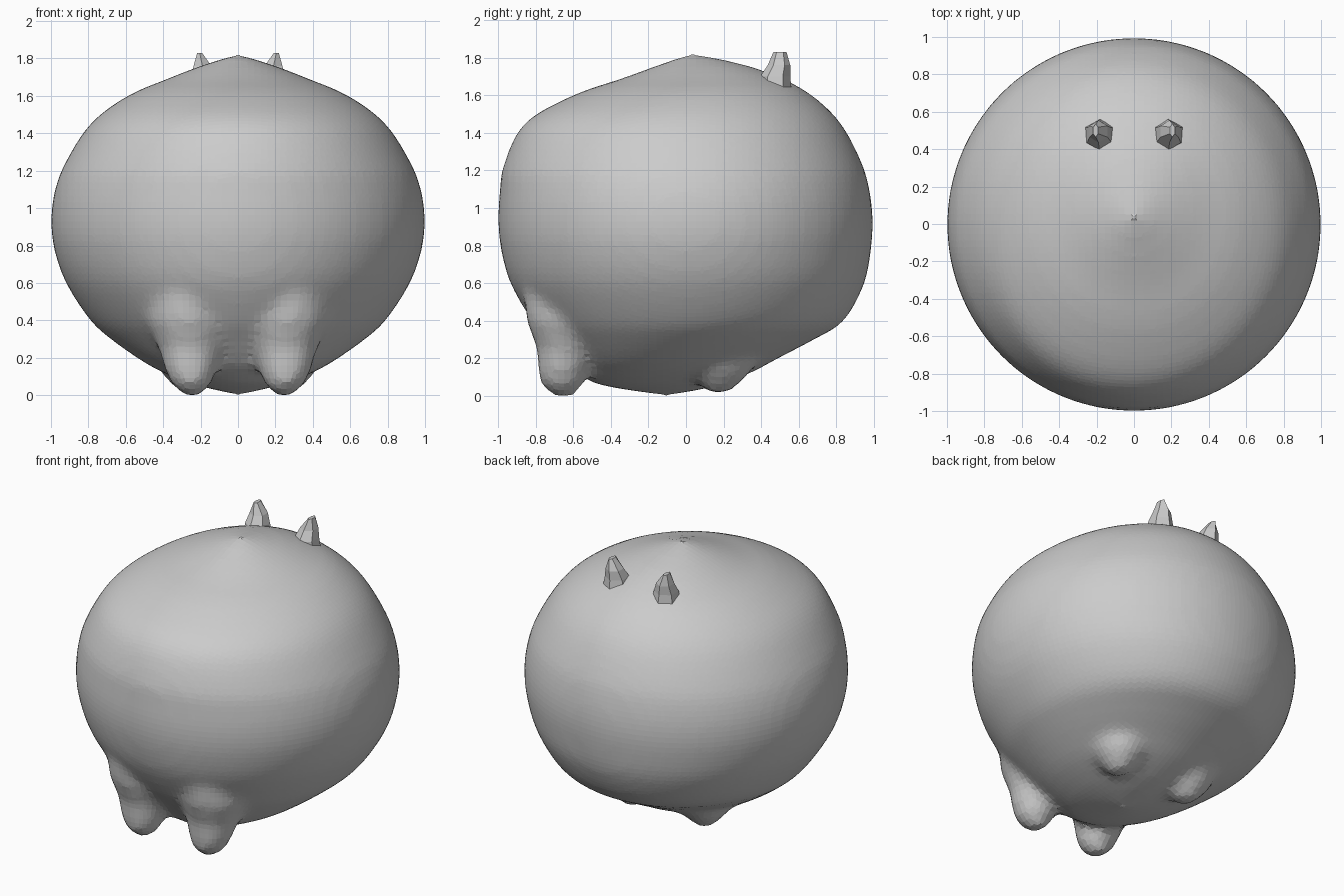
import bpy, bmesh, math

if "Cube" in bpy.data.objects:
    bpy.data.objects.remove(bpy.data.objects["Cube"])

# Body cross-sections: z, half width, front y, back y
BODY = [
    (0.0, 0.0, -0.10, -0.10), (0.03, 0.13, -0.30, 0.06), (0.065, 0.26, -0.48, 0.20),
    (0.13, 0.42, -0.59, 0.36), (0.20, 0.54, -0.66, 0.49), (0.30, 0.68, -0.74, 0.68),
    (0.40, 0.79, -0.82, 0.84), (0.60, 0.92, -0.935, 0.95), (0.78, 0.983, -0.985, 0.985),
    (0.93, 1.0, -1.0, 0.995), (1.08, 0.983, -0.992, 0.98),
    (1.23, 0.93, -0.97, 0.94), (1.45, 0.79, -0.86, 0.825), (1.60, 0.59, -0.60, 0.67),
    (1.69, 0.38, -0.34, 0.51), (1.76, 0.20, -0.15, 0.32), (1.825, 0.0, 0.03, 0.03),
]


def smooth_rows(rows, steps):
    """Catmull-Rom interpolation between cross-sections."""
    out = []
    for i in range(len(rows) - 1):
        a, b, c, d = (rows[max(0, min(len(rows) - 1, i + k))] for k in (-1, 0, 1, 2))
        for s in range(steps):
            t = s / steps
            out.append([0.5 * (2 * q + (r - p) * t + (2 * p - 5 * q + 4 * r - u) * t * t
                               + (3 * q - p - 3 * r + u) * t ** 3)
                        for p, q, r, u in zip(a, b, c, d)])
    return out + [list(rows[-1])]


def loft(bm, rings, sides, phase=0.0):
    """Closed loft through rings of (cx, cy, cz, rx, ry)."""
    loops = []
    for cx, cy, cz, rx, ry in rings:
        loops.append([bm.verts.new((cx + max(rx, 0.012) * math.cos(a), cy + max(ry, 0.012) * math.sin(a), cz))
                      for a in (phase + math.tau * k / sides for k in range(sides))])
    for lo, hi in zip(loops, loops[1:]):
        for k in range(sides):
            n = (k + 1) % sides
            bm.faces.new((lo[k], lo[n], hi[n], hi[k]))
    bm.faces.new(loops[0][::-1])
    bm.faces.new(loops[-1])


def make_object(name, bm):
    bmesh.ops.recalc_face_normals(bm, faces=bm.faces)
    mesh = bpy.data.meshes.new(name)
    bm.to_mesh(mesh)
    bm.free()
    ob = bpy.data.objects.new(name, mesh)
    bpy.context.collection.objects.link(ob)
    return ob


# Round body with four stubby feet, blended into one skin
bm = bmesh.new()
loft(bm, [(0, (f + b) / 2, z, w, (b - f) / 2) for z, w, f, b in smooth_rows(BODY, 4)], 64)
for s in (-1, 1):
    # front foot, flaring up into the belly
    loft(bm, [(s * 0.245, -0.655, 0.0, 0.05, 0.06), (s * 0.25, -0.66, 0.06, 0.11, 0.115),
              (s * 0.255, -0.655, 0.14, 0.14, 0.135), (s * 0.255, -0.63, 0.25, 0.17, 0.165),
              (s * 0.26, -0.60, 0.40, 0.235, 0.25), (s * 0.25, -0.56, 0.58, 0.25, 0.31)], 24)
    # back foot, a low bump
    loft(bm, [(s * 0.27, 0.17, 0.01, 0.04, 0.05), (s * 0.27, 0.18, 0.07, 0.10, 0.11),
              (s * 0.27, 0.18, 0.13, 0.15, 0.17), (s * 0.27, 0.15, 0.24, 0.20, 0.22)], 24)
body = make_object("body_with_feet", bm)
remesh = body.modifiers.new("blend", 'REMESH')
remesh.mode = 'VOXEL'
remesh.voxel_size = 0.035
relax = body.modifiers.new("relax", 'SMOOTH')
relax.factor = 0.5
relax.iterations = 8

# Pair of small faceted ears
for s, side in ((-1, "left"), (1, "right")):
    bm = bmesh.new()
    loft(bm, [(s * 0.18, 0.475, 1.60, 0.10, 0.09), (s * 0.185, 0.475, 1.70, 0.075, 0.08),
              (s * 0.19, 0.495, 1.76, 0.055, 0.06), (s * 0.205, 0.50, 1.83, 0.015, 0.035)],
         6, math.pi / 6)
    make_object("ear_" + side, bm)
